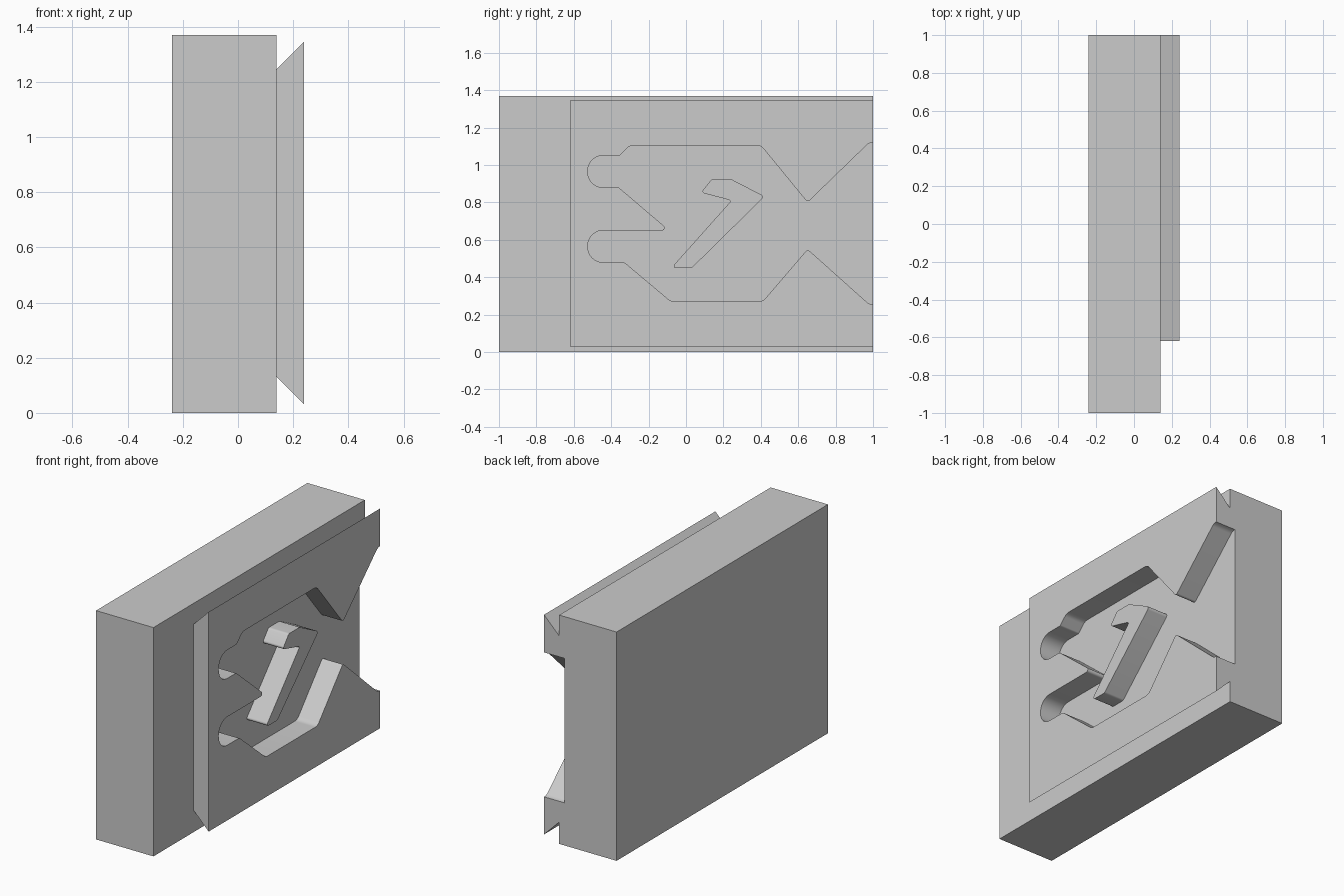
import bpy
import bmesh
import math
from mathutils import Vector

cube = bpy.data.objects.get("Cube")
if cube:
    bpy.data.objects.remove(cube, do_unlink=True)

grey = bpy.data.materials.new("plain grey")
grey.use_nodes = True
grey.diffuse_color = (0.6, 0.6, 0.6, 1)
grey.node_tree.nodes["Principled BSDF"].inputs["Base Color"].default_value = (0.6, 0.6, 0.6, 1)


def rounded(corners, steps=6):
    """Turn (a, b, radius) corners into an outline with filleted corners."""
    outline = []
    count = len(corners)
    for i, (a, b, radius) in enumerate(corners):
        p = Vector((a, b))
        if radius == 0:
            outline.append(p)
            continue
        u = (Vector(corners[i - 1][:2]) - p).normalized()
        v = (Vector(corners[(i + 1) % count][:2]) - p).normalized()
        half = u.angle(v) / 2
        centre = p + (u + v).normalized() * radius / math.sin(half)
        start = p + u * radius / math.tan(half) - centre
        end = p + v * radius / math.tan(half) - centre
        sweep = start.angle_signed(end)
        for k in range(steps + 1):
            t = -sweep * k / steps
            c, s = math.cos(t), math.sin(t)
            outline.append(centre + Vector((start.x * c - start.y * s, start.x * s + start.y * c)))
    return outline


def prism(name, outline, axis, low, high):
    """Extrude an outline along x (outline is y, z) or along y (outline is x, z)."""
    bm = bmesh.new()
    place = (lambda p: (low, p[0], p[1])) if axis == "x" else (lambda p: (p[0], low, p[1]))
    face = bm.faces.new([bm.verts.new(place(p)) for p in outline])
    moved = bmesh.ops.extrude_face_region(bm, geom=[face])["geom"]
    shift = Vector((high - low, 0, 0)) if axis == "x" else Vector((0, high - low, 0))
    bmesh.ops.translate(bm, vec=shift, verts=[g for g in moved if isinstance(g, bmesh.types.BMVert)])
    bmesh.ops.recalc_face_normals(bm, faces=bm.faces)
    mesh = bpy.data.meshes.new(name)
    bm.to_mesh(mesh)
    bm.free()
    mesh.materials.append(grey)
    obj = bpy.data.objects.new(name, mesh)
    bpy.context.collection.objects.link(obj)
    return obj


def select(obj):
    bpy.ops.object.select_all(action="DESELECT")
    obj.select_set(True)
    bpy.context.view_layer.objects.active = obj


def combine(target, tool, operation):
    """Apply a boolean and discard the tool."""
    mod = target.modifiers.new(operation.lower(), "BOOLEAN")
    mod.operation, mod.solver, mod.object = operation, "EXACT", tool
    tool.hide_render = True
    select(target)
    bpy.ops.object.modifier_apply(modifier=mod.name)
    bpy.data.objects.remove(tool, do_unlink=True)


FACE, FLOOR = 0.24, 0.105

# Thick backing block
body = prism("backing_block", [(-0.24, 0), (0.14, 0), (0.14, 1.37), (-0.24, 1.37)], "y", -1, 1)

# Plate with flared top and bottom edges, rooted in the block
plate = prism("flared_plate", [(0, 0.13), (0.14, 0.13), (FACE, 0.03),
                               (FACE, 1.345), (0.14, 1.245), (0, 1.245)], "y", -0.62, 1)
combine(body, plate, "UNION")

# Recess: two fingers at the front, a wide body, and a tail open at the back
recess = rounded([
    (1.1, 1.12, 0), (0.98, 1.12, 0.05), (0.65, 0.80, 0.015),
    (0.40, 1.105, 0.05), (-0.30, 1.105, 0.05), (-0.355, 1.05, 0.015),
    (-0.525, 1.05, 0.08), (-0.525, 0.88, 0.08), (-0.36, 0.88, 0.02),
    (-0.09, 0.65, 0.014), (-0.525, 0.65, 0.08), (-0.525, 0.48, 0.08),
    (-0.33, 0.48, 0.03), (-0.08, 0.27, 0.05), (0.41, 0.27, 0.05),
    (0.65, 0.55, 0.015), (0.98, 0.255, 0.05), (1.1, 0.255, 0)])
combine(body, prism("recess_cutter", recess, "x", FLOOR, 0.4), "DIFFERENCE")

# Hooked bar standing in the recess, flush with the plate
bar = rounded([
    (0.138, 0.925, 0.02), (0.24, 0.925, 0.02), (0.42, 0.832, 0.015),
    (0.03, 0.448, 0.02), (-0.08, 0.448, 0.012), (0.243, 0.81, 0.008),
    (0.08, 0.853, 0.012)])
hooked_bar = prism("hooked_bar", bar, "x", FLOOR - 0.01, FACE)

for part in (body, hooked_bar):
    select(part)
    bpy.ops.object.shade_smooth_by_angle(angle=math.radians(30))
